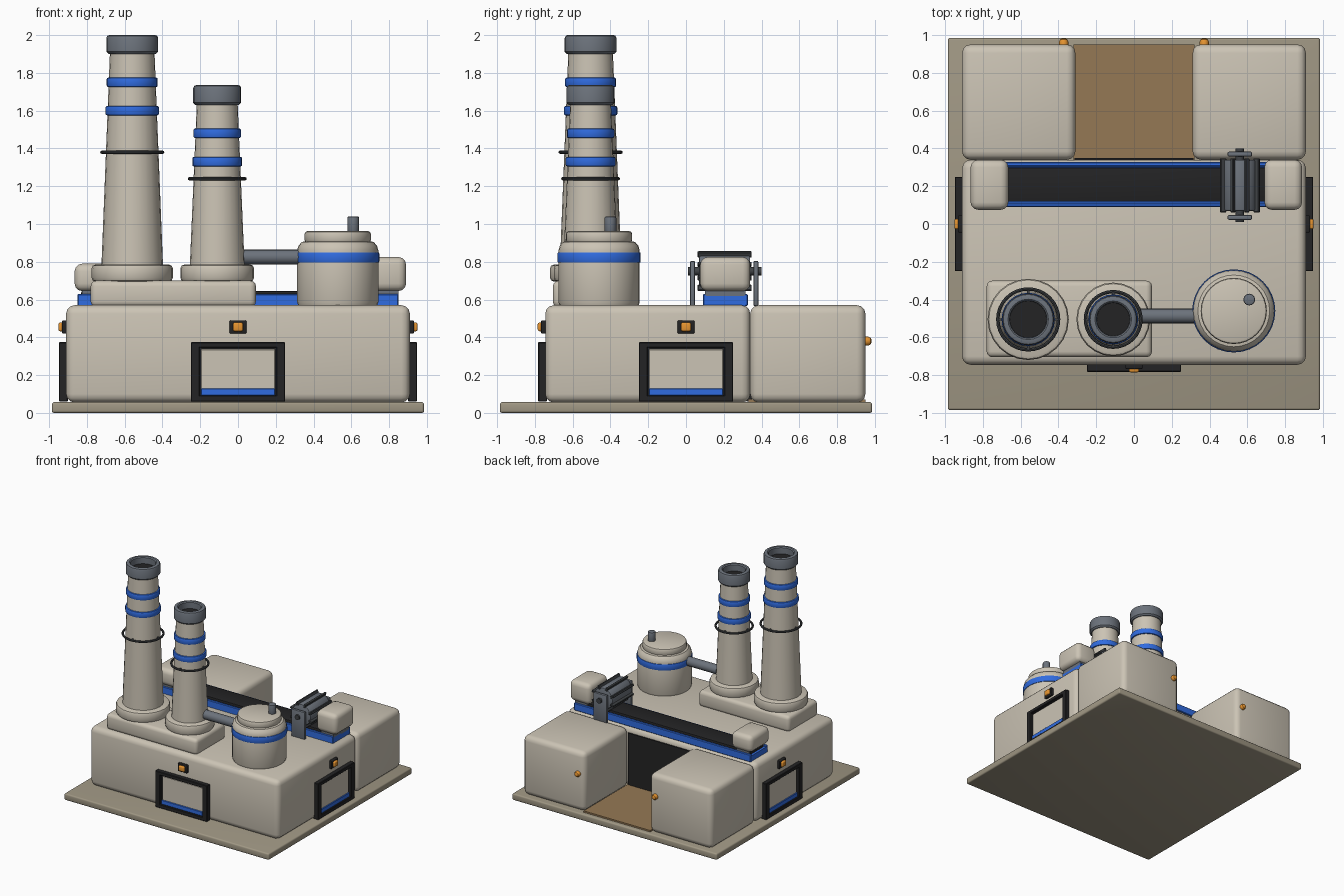
import bpy, bmesh, math
from mathutils import Matrix, Vector

if "Cube" in bpy.data.objects:
    bpy.data.objects.remove(bpy.data.objects["Cube"])


def mat(name, r, g, b):
    m = bpy.data.materials.new(name)
    m.diffuse_color = (r, g, b, 1)
    m.use_nodes = True
    m.node_tree.nodes["Principled BSDF"].inputs["Base Color"].default_value = m.diffuse_color
    return m


CREAM = mat("cream", 0.60, 0.55, 0.46)
SLAB = mat("slab", 0.35, 0.31, 0.23)
BLUE = mat("blue", 0.03, 0.15, 0.75)
DARK = mat("dark", 0.017, 0.017, 0.018)
STEEL = mat("steel", 0.15, 0.17, 0.20)
IRON = mat("iron", 0.05, 0.055, 0.06)
BROWN = mat("brown", 0.30, 0.19, 0.09)
AMBER = mat("amber", 0.80, 0.30, 0.03)


def finish(name, bm, material, matrix=None):
    if matrix is not None:
        bm.transform(matrix)
    bmesh.ops.recalc_face_normals(bm, faces=bm.faces)
    me = bpy.data.meshes.new(name)
    bm.to_mesh(me)
    bm.free()
    me.materials.append(material)
    ob = bpy.data.objects.new(name, me)
    bpy.context.collection.objects.link(ob)
    return ob


def box(name, x, y, z, material, bevel=0.0, matrix=None, seg=3):
    """Box from (min, max) ranges, with rounded edges."""
    bm = bmesh.new()
    bmesh.ops.create_cube(bm, size=1)
    for v in bm.verts:
        v.co = Vector([(a + b) / 2 + c * (b - a) for (a, b), c in zip((x, y, z), v.co)])
    if bevel:
        bmesh.ops.bevel(bm, geom=bm.edges[:], offset=bevel, segments=seg,
                        profile=0.5, affect='EDGES')
    return finish(name, bm, material, matrix)


def lathe(name, profile, material, loc=(0, 0, 0), n=24, closed=False, rot=None):
    """Spin (radius, height) points around z; open ends are capped."""
    bm = bmesh.new()
    rings = [[bm.verts.new((r * math.cos(2 * math.pi * i / n),
                            r * math.sin(2 * math.pi * i / n), z)) for i in range(n)]
             for r, z in profile]
    pairs = list(zip(rings, rings[1:]))
    if closed:
        pairs.append((rings[-1], rings[0]))
    else:
        bm.faces.new(rings[0])
        bm.faces.new(rings[-1])
    for a, b in pairs:
        for i in range(n):
            j = (i + 1) % n
            bm.faces.new((a[i], a[j], b[j], b[i]))
    m = Matrix.Translation(loc)
    return finish(name, bm, material, m @ rot if rot else m)


def drum(name, r, z0, z1, material, loc, c=0.012, **kw):
    """Cylinder with softened rims."""
    return lathe(name, [(r - c, z0), (r - 0.3 * c, z0 + 0.3 * c), (r, z0 + c), (r, z1 - c),
                        (r - 0.3 * c, z1 - 0.3 * c), (r - c, z1)], material, loc, **kw)


ALONG_X = Matrix.Rotation(math.pi / 2, 4, 'Y')
ALONG_Y = Matrix.Rotation(-math.pi / 2, 4, 'X')

# Ground slab, main hall, rear wings and loading bay
box("ground_slab", (-0.985, 0.985), (-0.985, 0.985), (0, 0.057), SLAB, 0.012)
box("main_hall", (-0.91, 0.91), (-0.745, 0.34), (0.055, 0.57), CREAM, 0.045)
box("bay_floor", (-0.32, 0.32), (0.33, 0.95), (0.05, 0.07), BROWN)
box("bay_back_wall", (-0.315, 0.315), (0.32, 0.35), (0.06, 0.52), DARK)
for s, side in ((-1, "left"), (1, "right")):
    box(side + "_rear_wing", sorted((s * 0.31, s * 0.91)), (0.34, 0.95), (0.055, 0.57), CREAM, 0.045)
    lathe(side + "_rear_lamp", [(0.024, 0), (0.024, 0.02), (0.018, 0.032), (0.008, 0.037)],
          AMBER, (s * 0.372, 0.945, 0.38), n=16, rot=ALONG_Y)

# Shutter doors with lamp above, on front and both sides
for side, ang, d in (("front", 0, 0.745), ("right", 90, 0.91), ("left", -90, 0.91)):
    m = Matrix.Rotation(math.radians(ang), 4, 'Z') @ Matrix.Translation((0, -d, 0))
    for s in (-1, 1):
        box(side + "_door_post", sorted((s * 0.203, s * 0.25)), (-0.038, 0.01), (0.06, 0.375), DARK, 0.004, m, 1)
    box(side + "_door_lintel", (-0.25, 0.25), (-0.038, 0.01), (0.345, 0.375), DARK, 0.004, m, 1)
    box(side + "_door_sill", (-0.25, 0.25), (-0.038, 0.01), (0.06, 0.093), DARK, 0.004, m, 1)
    box(side + "_door_backing", (-0.21, 0.21), (-0.008, 0.01), (0.08, 0.36), DARK, 0, m)
    box(side + "_door_panel", (-0.196, 0.196), (-0.02, 0.01), (0.09, 0.338), CREAM, 0.004, m, 1)
    box(side + "_door_stripe", (-0.196, 0.196), (-0.028, 0), (0.093, 0.13), BLUE, 0.003, m, 1)
    box(side + "_lamp_housing", (-0.045, 0.045), (-0.022, 0.01), (0.42, 0.49), DARK, 0.006, m)
    box(side + "_lamp", (-0.027, 0.027), (-0.04, 0), (0.432, 0.478), AMBER, 0.009, m)

# Chimneys on a shared plinth
box("chimney_plinth", (-0.78, 0.095), (-0.705, -0.30), (0.56, 0.70), CREAM, 0.03)
chimneys = (("tall", -0.56, 0.215, 0.163, 0.118, 1.90, 2.0, 0.137, (1.60, 1.75), 1.38),
            ("short", -0.11, 0.195, 0.145, 0.108, 1.63, 1.735, 0.127, (1.33, 1.48), 1.24))
for name, x, foot, r0, r1, top, lip, cap, bands, hoop in chimneys:
    loc = (x, -0.505, 0)
    radius = lambda z: r0 + (r1 - r0) * (z - 0.785) / (top - 0.785)
    drum(name + "_chimney_foot", foot, 0.695, 0.785, CREAM, loc, 0.02)
    lathe(name + "_chimney_shaft", [(r0, 0.78), (r1, top + 0.01)], CREAM, loc)
    for z in bands:
        drum(name + "_chimney_band", radius(z) + 0.011, z - 0.025, z + 0.025, BLUE, loc, 0.008)
    rh = radius(hoop) + 0.022
    lathe(name + "_chimney_hoop", [(rh + 0.009 * math.cos(a * math.pi / 4),
          hoop + 0.009 * math.sin(a * math.pi / 4)) for a in range(8)], IRON, loc, n=32, closed=True)
    for ang in (0, 90, 180, 270):
        m = Matrix.Translation(loc) @ Matrix.Rotation(math.radians(ang), 4, 'Z')
        box(name + "_hoop_bracket", (rh - 0.035, rh), (-0.006, 0.006), (hoop - 0.006, hoop + 0.006), IRON, 0, m)
    lathe(name + "_chimney_cap", [(cap - 0.012, top), (cap, top + 0.012), (cap, lip - 0.015),
          (cap - 0.005, lip - 0.004), (cap - 0.015, lip), (cap - 0.03, lip), (cap - 0.038, lip - 0.008),
          (cap - 0.04, lip - 0.07), (cap - 0.04, top)], STEEL, loc, closed=True)
    lathe(name + "_chimney_flue", [(cap - 0.039, top + 0.01), (cap - 0.039, lip - 0.06)], DARK, loc)

# Storage tank with lid, vent and connecting pipe
tank = (0.528, -0.46, 0)
lathe("tank_body", [(0.205, 0.56), (0.215, 0.585), (0.215, 0.86), (0.208, 0.885),
                    (0.19, 0.905), (0.165, 0.91)], CREAM, tank, n=32)
drum("tank_band", 0.22, 0.795, 0.85, BLUE, tank, 0.006, n=32)
drum("tank_lid", 0.175, 0.90, 0.962, CREAM, tank, 0.014, n=32)
drum("tank_vent", 0.031, 0.95, 1.04, STEEL, (0.61, -0.40, 0), 0.008, n=16)
lathe("connecting_pipe", [(0.039, -0.08), (0.039, 0.36)], STEEL, (0, -0.487, 0.825), n=16, rot=ALONG_X)

# Conveyor with side rails, belt and end housings
for y0, name in ((0.09, "front"), (0.305, "back")):
    box(name + "_conveyor_rail", (-0.85, 0.85), (y0, y0 + 0.022), (0.565, 0.63), BLUE, 0.005, None, 1)
box("conveyor_bed", (-0.85, 0.85), (0.10, 0.315), (0.565, 0.618), BLUE)
box("conveyor_belt", (-0.83, 0.83), (0.118, 0.30), (0.60, 0.645), DARK, 0.008, None, 2)
box("left_conveyor_housing", (-0.865, -0.665), (0.075, 0.34), (0.645, 0.79), CREAM, 0.04)
box("right_conveyor_housing", (0.69, 0.89), (0.075, 0.34), (0.645, 0.825), CREAM, 0.04)
for x in (-0.765, 0.79):
    box("housing_support", (x - 0.06, x + 0.06), (0.10, 0.315), (0.61, 0.66), STEEL)

# Paddle drum straddling the conveyor
hub = (0.56, 0.205, 0.75)
drum("paddle_drum", 0.092, -0.135, 0.135, STEEL, hub, 0.008, n=16, rot=ALONG_Y)
lathe("paddle_axle", [(0.022, -0.195), (0.022, 0.195)], IRON, hub, n=12, rot=ALONG_Y)
for i in range(8):
    m = Matrix.Translation(hub) @ Matrix.Rotation(math.radians(22.5 + 45 * i), 4, 'Y')
    box("paddle_bar", (0.08, 0.112), (-0.143, 0.143), (-0.009, 0.009), IRON, 0.003, m, 1)
for y, name in ((0.035, "front"), (0.37, "back")):
    box(name + "_drum_bracket", (0.495, 0.625), (y - 0.013, y + 0.013), (0.565, 0.805), STEEL, 0.008, None, 2)

# Smooth curved areas, keep edges sharp
bpy.ops.object.select_all(action='SELECT')
bpy.context.view_layer.objects.active = bpy.context.selected_objects[0]
bpy.ops.object.shade_smooth_by_angle(angle=math.radians(35))
